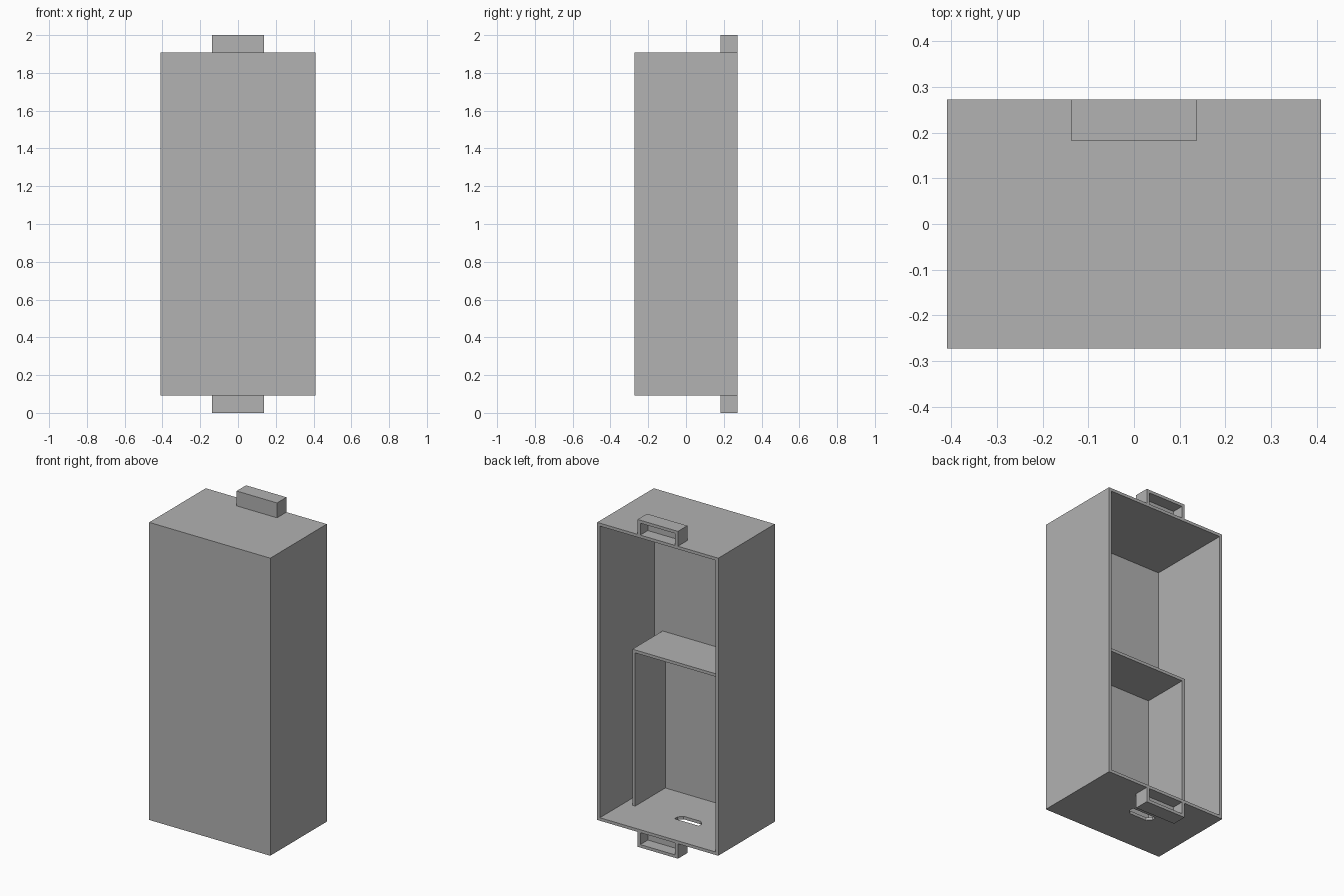
import bpy, bmesh
from mathutils import Vector

UNIT = 1 / 110      # one working unit (millimetre) in scene units
WALL = 2

if "Cube" in bpy.data.objects:
    bpy.data.objects.remove(bpy.data.objects["Cube"], do_unlink=True)

grey = bpy.data.materials.new("plain grey")
grey.use_nodes = True
colour = (0.445, 0.445, 0.445, 1)
grey.diffuse_color = colour
grey.node_tree.nodes["Principled BSDF"].inputs["Base Color"].default_value = colour


def finish(name, bm):
    bmesh.ops.recalc_face_normals(bm, faces=bm.faces)
    mesh = bpy.data.meshes.new(name)
    bm.to_mesh(mesh)
    bm.free()
    mesh.materials.append(grey)
    obj = bpy.data.objects.new(name, mesh)
    bpy.context.collection.objects.link(obj)
    return obj


def shell(name, low, high, open_sides):
    """Thin-walled box whose faces towards open_sides are left out."""
    low, high = Vector(low) * UNIT, Vector(high) * UNIT
    bm = bmesh.new()
    bmesh.ops.create_cube(bm, size=1)
    bm.normal_update()
    gone = [f for f in bm.faces
            if any(f.normal.dot(Vector(s)) > 0.9 for s in open_sides)]
    size, centre = high - low, (low + high) / 2
    for v in bm.verts:
        v.co = Vector(a * b for a, b in zip(v.co, size)) + centre
    # outward normals are already right, so keep them
    bmesh.ops.delete(bm, geom=gone, context="FACES")
    mesh = bpy.data.meshes.new(name)
    bm.to_mesh(mesh)
    bm.free()
    mesh.materials.append(grey)
    obj = bpy.data.objects.new(name, mesh)
    bpy.context.collection.objects.link(obj)
    thick = obj.modifiers.new("wall", "SOLIDIFY")
    thick.thickness = WALL * UNIT
    thick.offset = -1
    thick.use_even_offset = True
    return obj


BACK, FRONT, UP, DOWN = (0, 1, 0), (0, -1, 0), (0, 0, 1), (0, 0, -1)

# Outer case and the smaller recessed compartment standing in it
case = shell("case", (-45, -30, 10), (45, 30, 210), [BACK])
shell("inner_compartment", (-37, -28, 12), (37, 4, 117), [BACK, FRONT, DOWN])

# Hollow mounting tabs
shell("top_tab", (-15, 20, 210), (15, 30, 220), [BACK, DOWN])
shell("bottom_tab", (-15, 20, 0), (15, 30, 10), [BACK, UP])

# Connector slot through the floor, with chamfered front corners
outline = [(-9, 3), (9, 3), (9, 0), (6.5, -3), (-6.5, -3), (-9, 0)]
bm = bmesh.new()
face = bm.faces.new([bm.verts.new(Vector((x - 4, y + 2, 5)) * UNIT)
                     for x, y in outline])
top = bmesh.ops.extrude_face_region(bm, geom=[face])
bmesh.ops.translate(bm, vec=(0, 0, 10 * UNIT),
                    verts=[g for g in top["geom"] if isinstance(g, bmesh.types.BMVert)])
cutter = finish("slot_cutter", bm)
cutter.hide_render = True

cut = case.modifiers.new("slot", "BOOLEAN")
cut.operation = "DIFFERENCE"
cut.solver = "EXACT"
cut.object = cutter
bpy.context.view_layer.objects.active = case
for name in ("wall", "slot"):
    bpy.ops.object.modifier_apply(modifier=name)
bpy.data.objects.remove(cutter, do_unlink=True)
